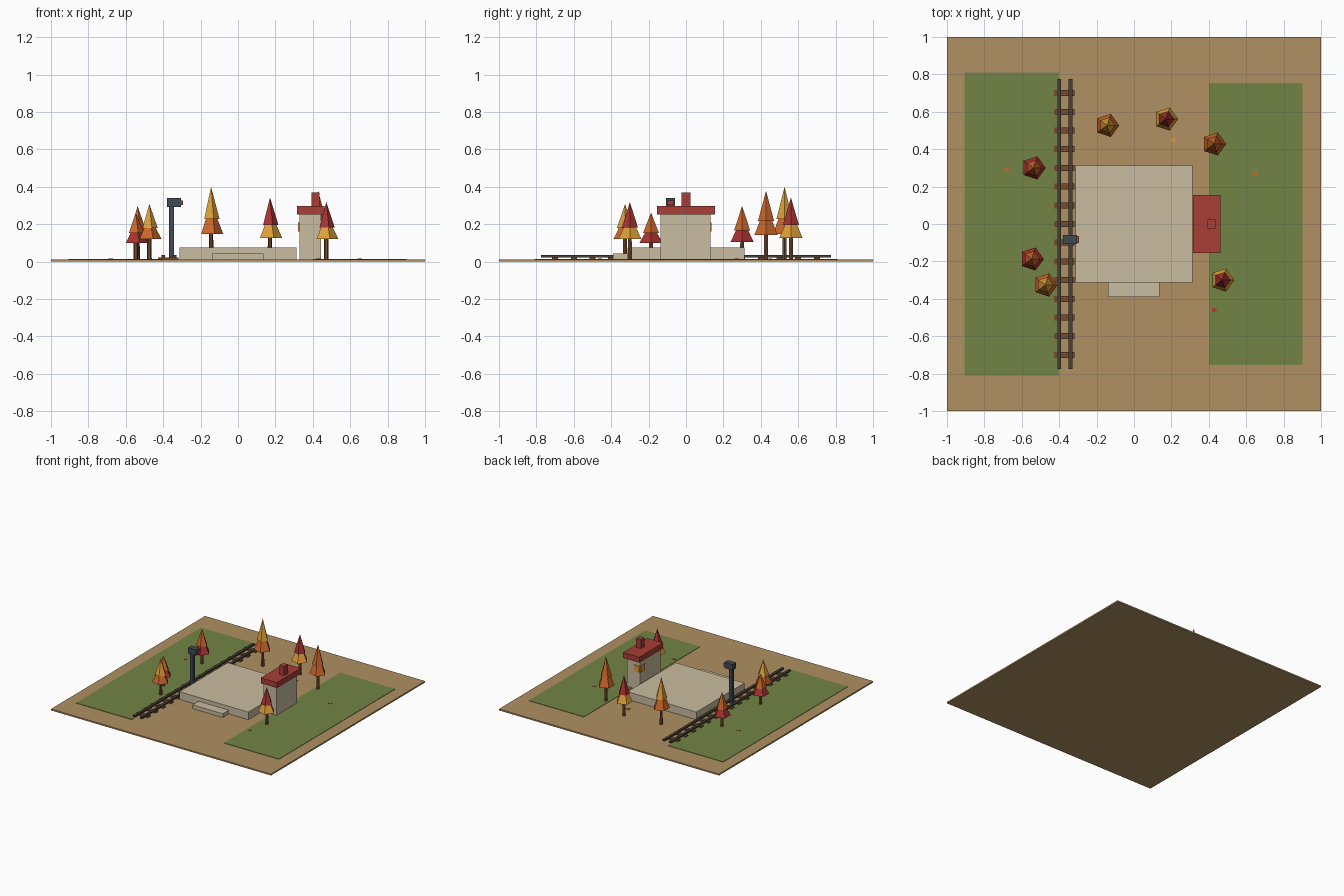
import bpy, math

def mat(name, r, g, b):
    lin = lambda c: (c / 255 / 12.92) if c <= 10 else ((c / 255 + 0.055) / 1.055) ** 2.4
    m = bpy.data.materials.new(name)
    m.diffuse_color = (lin(r), lin(g), lin(b), 1)
    return m

EARTH = mat("earth tan", 176, 144, 98)
GRASS = mat("grass green", 114, 132, 70)
STONE = mat("pale stone", 202, 188, 160)
ROOF = mat("roof red", 168, 62, 54)
BROWN = mat("wood brown", 118, 76, 46)
STEEL = mat("rail grey", 70, 64, 56)
SLATE = mat("signal slate", 64, 74, 86)
RED = mat("leaf red", 168, 50, 48)
ORANGE = mat("leaf orange", 204, 102, 42)
YELLOW = mat("leaf yellow", 222, 160, 58)

def box(name, m, x0, x1, y0, y1, z0, z1):
    bpy.ops.mesh.primitive_cube_add(size=1, location=((x0 + x1) / 2, (y0 + y1) / 2, (z0 + z1) / 2))
    o = bpy.context.object
    o.scale = (x1 - x0, y1 - y0, z1 - z0)
    o.name = name
    o.data.materials.append(m)
    return o

def cone(name, m, x, y, z0, z1, r0, r1=0.0, sides=5, turn=0.0):
    # first corner points to +x before turning
    bpy.ops.mesh.primitive_cone_add(vertices=sides, radius1=r0, radius2=r1, depth=z1 - z0,
                                    location=(x, y, (z0 + z1) / 2),
                                    rotation=(0, 0, turn - math.pi / 2))
    o = bpy.context.object
    o.name = name
    o.data.materials.append(m)
    return o

G = 0.012  # ground level

# ground and lawns
box("ground", EARTH, -1, 1, -1, 1, 0, G)
box("left_lawn", GRASS, -0.905, -0.4, -0.81, 0.81, G - 0.004, G + 0.003)
box("right_lawn", GRASS, 0.4, 0.9, -0.755, 0.755, G - 0.004, G + 0.003)

# station platform and step
box("platform", STONE, -0.313, 0.313, -0.313, 0.313, G - 0.002, 0.075)
box("platform_step", STONE, -0.14, 0.135, -0.39, -0.31, G - 0.002, 0.043)

# hut with roof, chimney and windows
box("hut_walls", STONE, 0.328, 0.444, -0.135, 0.13, G - 0.002, 0.255)
box("hut_roof", ROOF, 0.316, 0.462, -0.155, 0.155, 0.252, 0.297)
box("chimney", ROOF, 0.392, 0.436, -0.024, 0.024, 0.29, 0.37)
box("back_window", YELLOW, 0.333, 0.378, 0.129, 0.136, 0.16, 0.21)
box("side_window", YELLOW, 0.322, 0.329, 0.07, 0.125, 0.16, 0.21)

# railway track
for i in range(15):
    y = -0.7 + i * 0.1
    box("sleeper", BROWN, -0.428, -0.318, y - 0.016, y + 0.016, G - 0.001, 0.023)
for x in (-0.4, -0.34):
    box("rail", STEEL, x - 0.01, x + 0.01, -0.775, 0.775, 0.022, 0.034)

# signal
box("signal_post", SLATE, -0.37, -0.343, -0.097, -0.07, G, 0.3)
box("signal_head", SLATE, -0.38, -0.306, -0.106, -0.06, 0.293, 0.34)
box("signal_lamp", ROOF, -0.307, -0.294, -0.101, -0.065, 0.302, 0.327)

# autumn trees: x, y, crown base, top, lower colour, upper colour
trees = [(-0.144, 0.527, 0.147, 0.400, ORANGE, YELLOW),
         (0.171, 0.561, 0.127, 0.342, YELLOW, RED),
         (0.428, 0.428, 0.143, 0.378, ORANGE, ORANGE),
         (0.472, -0.300, 0.120, 0.318, YELLOW, RED),
         (-0.537, 0.300, 0.105, 0.297, RED, ORANGE),
         (-0.547, -0.187, 0.100, 0.262, RED, ORANGE),
         (-0.474, -0.326, 0.120, 0.308, ORANGE, YELLOW)]
for x, y, b, top, low, up in trees:
    h = top - b
    cone("trunk", BROWN, x, y, G - 0.002, b + 0.02, 0.013, 0.011, 6)
    cone("lower_foliage", low, x, y, b, b + 0.68 * h, 0.065)
    cone("upper_foliage", up, x, y, b + 0.32 * h, top, 0.045)

# fallen leaves
for x, y, m in ((-0.68, 0.29, ORANGE), (0.43, -0.46, ROOF), (0.65, 0.27, ORANGE), (0.21, 0.45, YELLOW)):
    box("fallen_leaf", m, x - 0.012, x + 0.012, y - 0.01, y + 0.01, G, G + 0.005)
